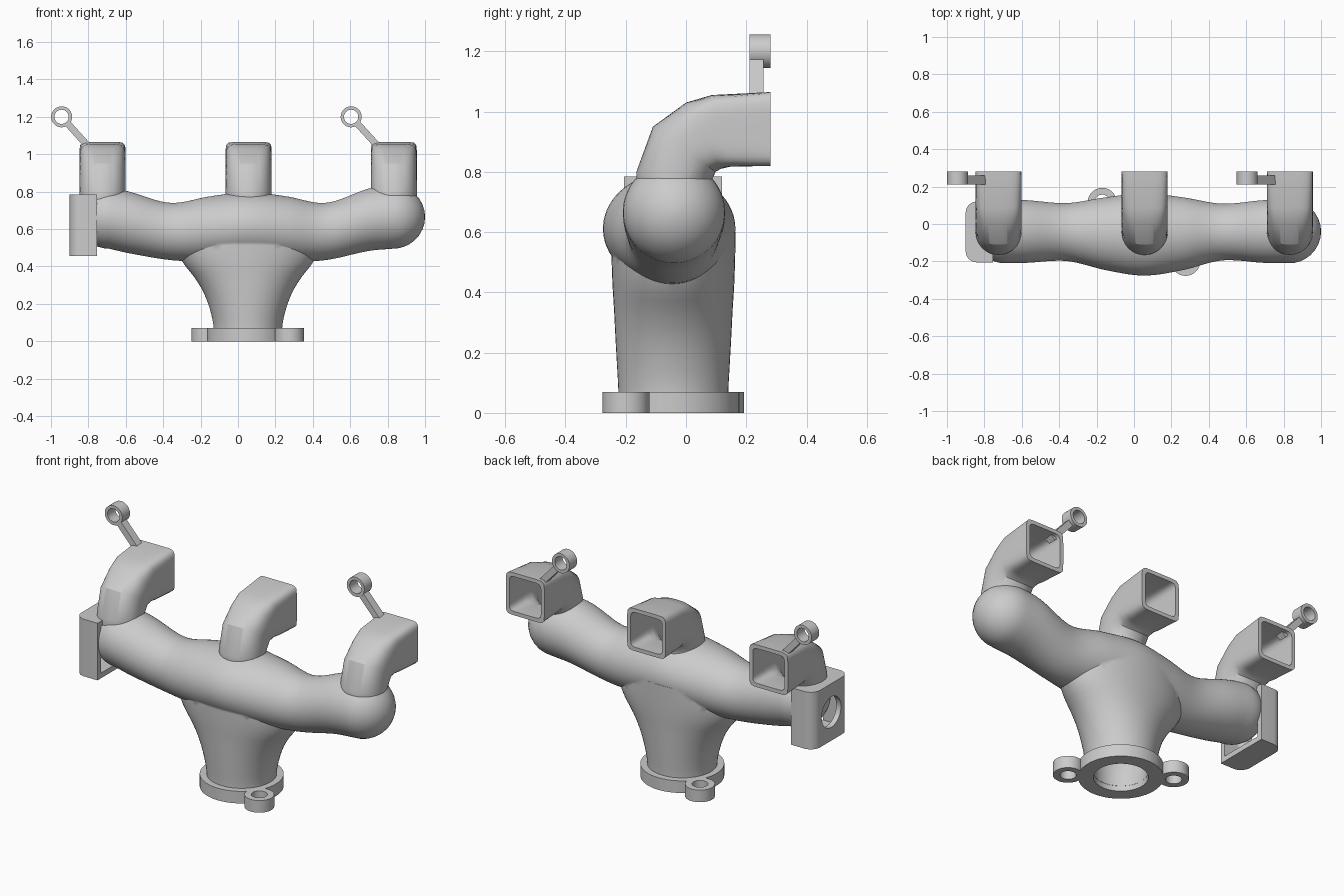
import bpy, bmesh, math
from mathutils import Vector

if "Cube" in bpy.data.objects:
    bpy.data.objects.remove(bpy.data.objects["Cube"])

N = 64
CX, CY = 0.053, -0.042            # outlet axis


def loft(name, rings):
    """Closed skin over a list of equal-length rings, capped at both ends."""
    bm = bmesh.new()
    vs = [[bm.verts.new(p) for p in r] for r in rings]
    n = len(rings[0])
    for a, b in zip(vs, vs[1:]):
        for i in range(n):
            j = (i + 1) % n
            bm.faces.new((a[i], a[j], b[j], b[i]))
    bm.faces.new(vs[0])
    bm.faces.new(vs[-1])
    bmesh.ops.recalc_face_normals(bm, faces=bm.faces[:])
    me = bpy.data.meshes.new(name)
    bm.to_mesh(me)
    bm.free()
    ob = bpy.data.objects.new(name, me)
    bpy.context.collection.objects.link(ob)
    return ob


def ring(c, u, v, square=0.0, n=N):
    """Ellipse with half axes u, v; square blends it to a rounded square."""
    pts = []
    e = 2 + 8 * square
    for i in range(n):
        t = 2 * math.pi * (i + 0.5) / n
        x, y = math.cos(t), math.sin(t)
        k = (abs(x) ** e + abs(y) ** e) ** (-1 / e)
        pts.append(Vector(c) + Vector(u) * x * k + Vector(v) * y * k)
    return pts


def cyl(name, c, r, axis, a, b, n=48):
    """Cylinder through c along axis 0/1/2 from coordinate a to b."""
    u, v = [[0, 0, 0], [0, 0, 0]]
    u[(axis + 1) % 3] = r
    v[(axis + 2) % 3] = r
    rings = []
    for h in (a, b):
        p = list(c)
        p[axis] = h
        rings.append(ring(p, u, v, n=n))
    return loft(name, rings)


def boolean(ob, others, op):
    for o in others:
        o.hide_render = True
        m = ob.modifiers.new("bool", 'BOOLEAN')
        m.operation, m.solver, m.object = op, 'EXACT', o
        bpy.context.view_layer.objects.active = ob
        bpy.ops.object.modifier_apply(modifier=m.name)
        bpy.data.objects.remove(o)


def smooth(ob, deg=32):
    bpy.ops.object.select_all(action='DESELECT')
    ob.select_set(True)
    bpy.context.view_layer.objects.active = ob
    bpy.ops.object.shade_smooth_by_angle(angle=math.radians(deg))


def spline(keys, x):
    """Catmull-Rom style interpolation of rows (x, values...)."""
    for i in range(len(keys) - 1):
        if x <= keys[i + 1][0] + 1e-9:
            break
    p, q = keys[i], keys[i + 1]
    a, b = keys[max(i - 1, 0)], keys[min(i + 2, len(keys) - 1)]
    h = q[0] - p[0]
    t = (x - p[0]) / h
    out = []
    for k in range(1, len(p)):
        m0 = (q[k] - a[k]) / (q[0] - a[0]) * h
        m1 = (b[k] - p[k]) / (b[0] - p[0]) * h
        out.append((2*t**3 - 3*t*t + 1)*p[k] + (t**3 - 2*t*t + t)*m0
                   + (3*t*t - 2*t**3)*q[k] + (t**3 - t*t)*m1)
    return out


# collector log: x, y centre, z centre, y radius, z radius
LOG = [(-0.69, -0.04, 0.66, 0.17, 0.165), (-0.58, -0.04, 0.635, 0.168, 0.165),
       (-0.36, -0.043, 0.587, 0.155, 0.153), (-0.15, -0.052, 0.60, 0.195, 0.175),
       (0.053, -0.056, 0.612, 0.22, 0.185), (0.26, -0.052, 0.60, 0.195, 0.175),
       (0.47, -0.043, 0.587, 0.152, 0.153), (0.70, -0.04, 0.65, 0.168, 0.167),
       (0.83, -0.04, 0.665, 0.17, 0.17)]


def log(name, wall):
    rows = []
    x0, x1 = LOG[0][0], LOG[-1][0]
    caps = [math.radians(d) for d in (88, 78, 66, 54, 42, 30, 20, 10)]
    r = 0.17 - wall
    rows += [(x0 - r * math.sin(a), x0, math.cos(a)) for a in caps]
    rows += [(x0 + (x1 - x0) * i / 44,) * 2 + (1,) for i in range(45)]
    rows += [(x1 + r * math.sin(a), x1, math.cos(a)) for a in reversed(caps)]
    rings = []
    for x, s, k in rows:
        y, z, ry, rz = spline(LOG, s)
        rings.append(ring((x, y, z), (0, (ry - wall) * k, 0), (0, 0, (rz - wall) * k)))
    return loft(name, rings)


# flared outlet stem: z, x radius, y radius
STEM = [(0.0, 0.184, 0.182), (0.08, 0.184, 0.183), (0.17, 0.203, 0.188),
        (0.26, 0.237, 0.193), (0.34, 0.285, 0.197), (0.42, 0.347, 0.202),
        (0.50, 0.38, 0.205), (0.60, 0.37, 0.207)]


def stem(name, wall, z0):
    zs = [z0 + (0.60 - z0) * i / 20 for i in range(21)]
    rings = []
    for z in zs:
        rx, ry = spline(STEM, max(z, 0))
        rings.append(ring((CX, CY, z), (rx - wall, 0, 0), (0, ry - wall, 0)))
    return loft(name, rings)


# port bend: outer (y, z), inner (y, z), squareness
PORT = [((-0.165, 0.69), (0.082, 0.69), 0), ((-0.165, 0.80), (0.085, 0.77), 0),
        ((-0.11, 0.95), (0.098, 0.80), 0.05), ((0.0, 1.03), (0.115, 0.81), 0.15),
        ((0.085, 1.055), (0.145, 0.817), 0.4), ((0.28, 1.065), (0.28, 0.82), 1)]


def port(name, x, wall, extra=0.0):
    rings = []
    rows = PORT + ([((0.28 + extra, 1.065), (0.28 + extra, 0.82), 1)] if extra else [])
    for (oy, oz), (iy, iz), sq in rows:
        c = Vector((x, (oy + iy) / 2, (oz + iz) / 2))
        v = Vector((0, oy - iy, oz - iz)) / 2
        v *= (v.length - wall) / v.length
        rings.append(ring(c, (0.123 - wall, 0, 0), v, sq))
    return loft(name, rings)


# hollow manifold body
PORTS = (-0.724, 0.057, 0.833)
body = log("manifold_body", 0)
boolean(body, [stem("stem", 0, 0.03)] + [port("port", x, 0) for x in PORTS], 'UNION')
boolean(body, [log("log_core", 0.03), stem("stem_core", 0.043, -0.05)]
        + [port("port_core", x, 0.022, 0.04) for x in PORTS], 'DIFFERENCE')
smooth(body)

# outlet flange with two bolt ears
ears = [(CX + 0.223, CY - 0.157, 0), (CX - 0.223, CY + 0.157, 0)]
flange = cyl("outlet_flange", (CX, CY, 0), 0.22, 2, 0, 0.07, 64)
boolean(flange, [cyl("ear", e, 0.078, 2, 0, 0.07) for e in ears], 'UNION')
boolean(flange, [cyl("bore", (CX, CY, 0), 0.141, 2, -0.1, 0.2, 64)]
        + [cyl("bolt", e, 0.042, 2, -0.1, 0.2) for e in ears], 'DIFFERENCE')
smooth(flange)


def outline(x0, x1, y0, y1, r, z):
    """Plan outline with the two -x corners rounded."""
    pts = [(x1, y0, z), (x1, y1, z)]
    for cy, start in ((y1 - r, 90), (y0 + r, 180)):
        for i in range(9):
            a = math.radians(start + 90 * i / 8)
            pts.append((x0 + r + r * math.cos(a), cy + r * math.sin(a), z))
    return pts


# side housing on the left end: open tray with a round hole
box = loft("side_housing", [outline(-0.9, -0.755, -0.205, 0.12, 0.06, z) for z in (0.455, 0.785)])
boolean(box, [loft("tray", [outline(-0.87, -0.6, -0.175, 0.09, 0.03, z) for z in (0.485, 0.755)]),
              cyl("hole", (0, CY, 0.62), 0.088, 0, -1.0, -0.8)], 'DIFFERENCE')
smooth(box)

# bracket eyes on the outer ports
for side, ex, px in (("left", -0.943, -0.79), ("right", 0.605, 0.76)):
    eye = cyl(side + "_bracket_eye", (ex, 0, 1.2), 0.056, 1, 0.21, 0.28)
    a, b = Vector((ex, 0.2345, 1.2)), Vector((px, 0.2345, 1.03))
    d = (b - a).normalized()
    w = Vector((-d.z, 0, d.x)) * 0.018
    t = Vector((0, 0.0235, 0))
    arm = loft("arm", [[p + w + t, p - w + t, p - w - t, p + w - t] for p in (a + d * 0.045, b)])
    boolean(eye, [arm], 'UNION')
    boolean(eye, [cyl("eye_hole", (ex, 0, 1.2), 0.038, 1, 0.1, 0.4)], 'DIFFERENCE')
    smooth(eye)
